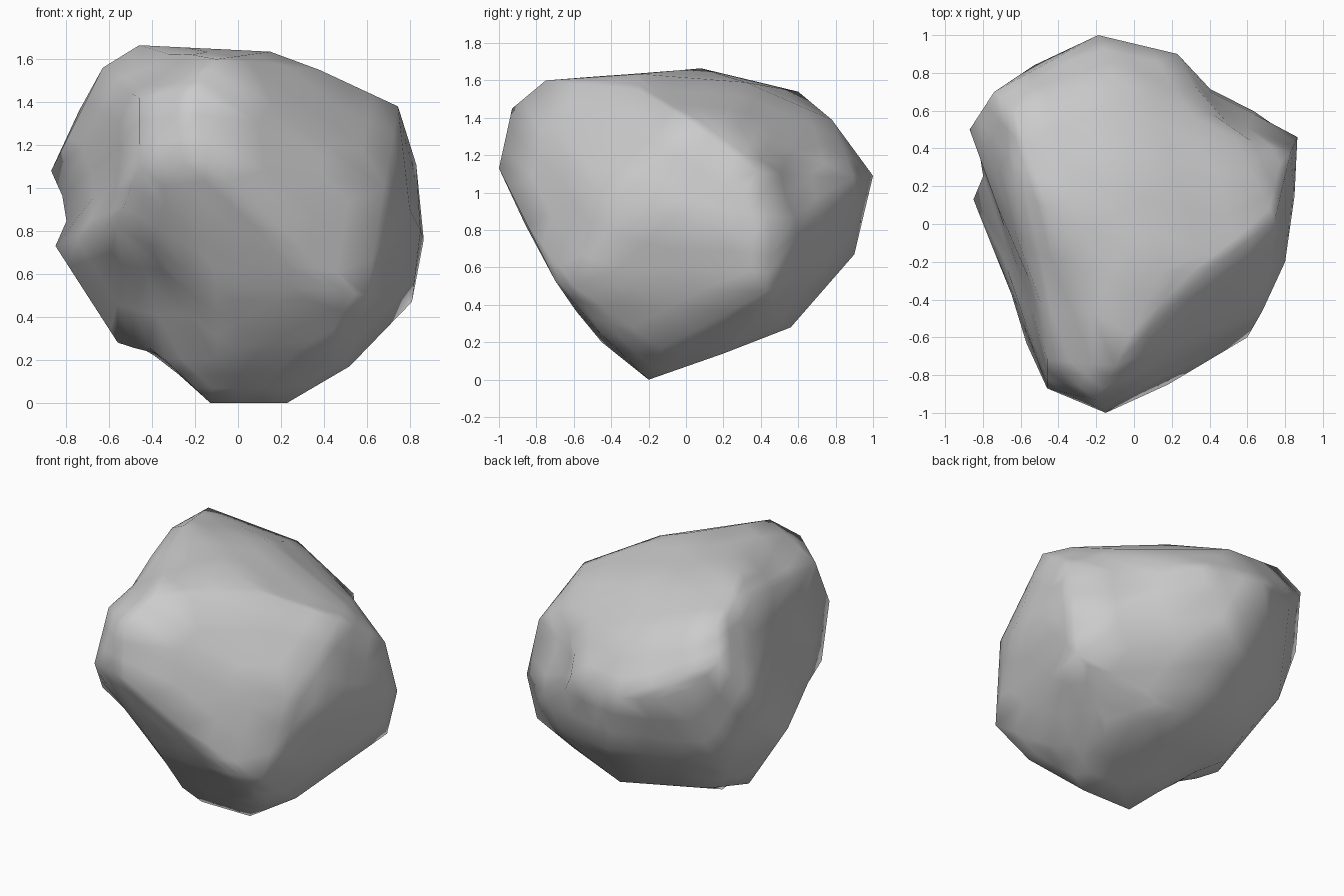
import bpy, bmesh
from mathutils import Vector

# Key corners of the boulder, grouped from base to crown
corners = [
    # base
    (-.13, -.2, 0), (.23, -.2, 0), (.4, .2, .14), (.52, -.13, .17), (-.34, -.22, .2),
    (-.1, -.45, .2), (.45, -.46, .25), (-.56, .13, .28), (.1, .56, .28),
    (.63, .1, .34), (.55, .41, .33), (.15, -.59, .37), (-.48, .45, .35),
    # waist
    (.81, .43, .47), (-.66, .1, .45), (.6, -.6, .5), (.43, -.7, .53), (-.1, -.7, .53),
    (-.65, .6, .62), (-.03, .9, .67),
    (-.85, .13, .73), (.865, .46, .76), (.85, .15, .8), (.18, -.85, .83), (-.15, -.86, .83),
    (-.57, -.63, .82), (.8, -.2, .9), (.68, -.46, 1.0),
    # shoulders
    (-.87, .5, 1.08), (-.19, 1, 1.09), (-.46, -.87, 1.1), (.23, .9, 1.08),
    (-.53, .84, 1.1), (.83, .38, 1.11), (-.15, -1, 1.13), (-.74, .7, 1.36),
    (.745, .02, 1.38), (.66, .2, 1.38), (-.1, .78, 1.39), (-.2, -.93, 1.45), (-.46, -.72, 1.42),
    # crown
    (.53, .46, 1.3), (-.64, .6, 1.54), (.38, -.26, 1.55), (-.63, .2, 1.56),
    (-.1, -.75, 1.6), (0, .32, 1.59), (.15, -.25, 1.635), (-.46, .08, 1.665),
]

bm = bmesh.new()
for c in corners:
    bm.verts.new(c)
bmesh.ops.convex_hull(bm, input=bm.verts)
loose = [v for v in bm.verts if not v.link_faces]
bmesh.ops.delete(bm, geom=loose, context='VERTS')
bmesh.ops.subdivide_edges(bm, edges=bm.edges[:], cuts=2, use_grid_fill=True)

# Shallow hollows: centre, push, radius
dents = [
    ((-.68, -.25, 1.1), (.06, .02, 0), .4),
    ((.55, .70, 1.05), (-.05, -.07, 0), .3),
    ((-.86, .3, .9), (.06, 0, 0), .2),
    ((-.35, -.02, .15), (0, 0, .07), .18),
    ((-.45, -.5, .52), (.06, .06, .01), .3),
    ((-.42, -.3, 1.5), (.03, 0, -.04), .28),
]
for centre, push, radius in dents:
    for v in bm.verts:
        f = 1 - (v.co - Vector(centre)).length / radius
        if f > 0:
            v.co += Vector(push) * min(1, f * 1.5)

bmesh.ops.triangulate(bm, faces=bm.faces[:])
bmesh.ops.recalc_face_normals(bm, faces=bm.faces[:])
for f in bm.faces:
    f.smooth = True

mesh = bpy.data.meshes.new("boulder")
bm.to_mesh(mesh)
bm.free()
boulder = bpy.data.objects.new("boulder", mesh)
bpy.context.collection.objects.link(boulder)
